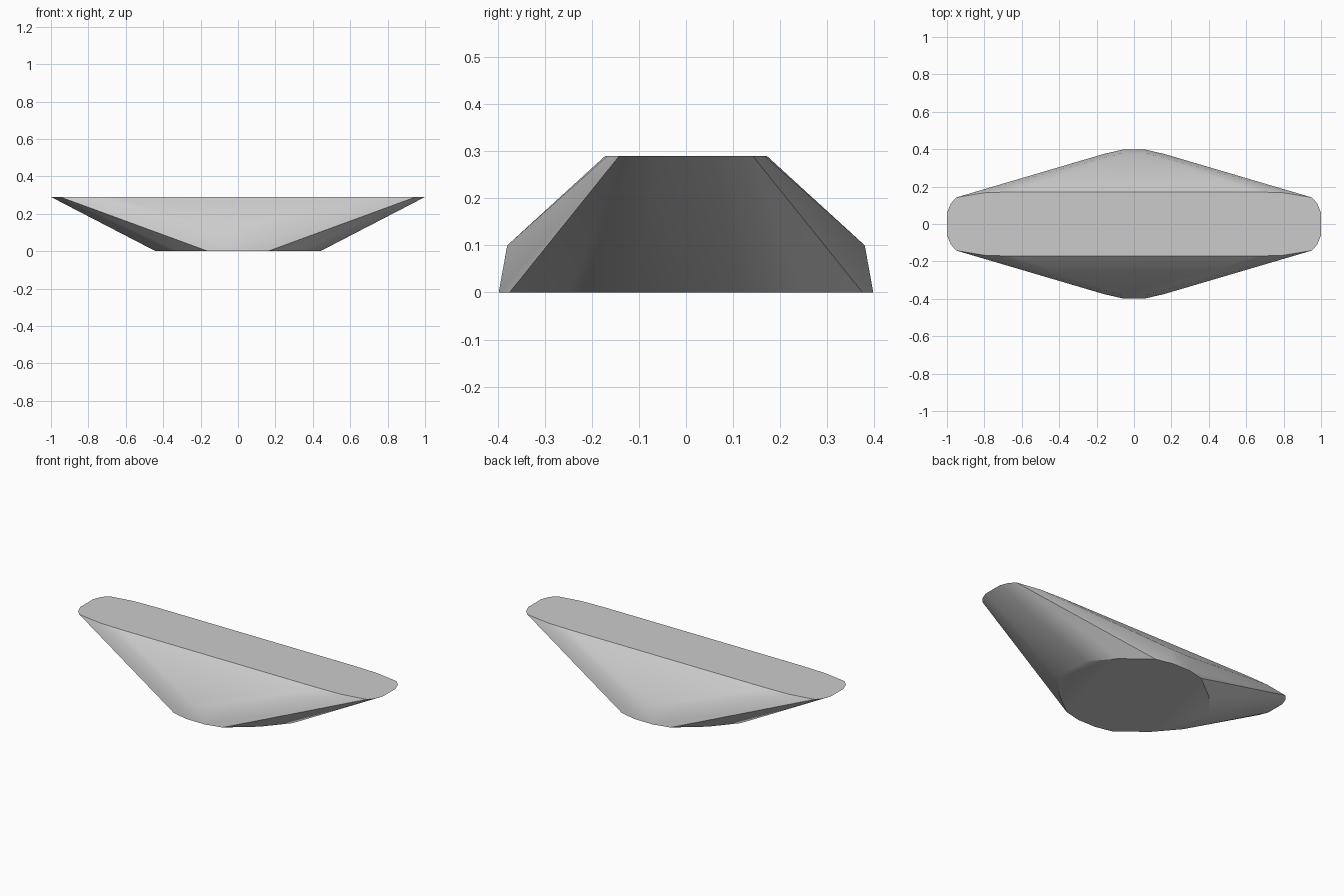
import bpy, bmesh, math

cube = bpy.data.objects.get("Cube")
if cube:
    bpy.data.objects.remove(cube, do_unlink=True)

# Single grey material
grey = bpy.data.materials.new("plain grey")
grey.use_nodes = True
colour = (0.6, 0.6, 0.6, 1.0)
grey.diffuse_color = colour
grey.node_tree.nodes["Principled BSDF"].inputs["Base Color"].default_value = colour

# One quarter of each outline, keyed by height
HEIGHT = 0.29
outlines = {
    0.0: [(0.44, 0.11), (0.32, 0.25), (0.16, 0.375), (0.06, 0.398)],
    0.1: [(0.06, 0.38)],
    HEIGHT: [(1.0, 0.06), (0.98, 0.11), (0.95, 0.142), (0.8, 0.167), (0.65, 0.172)],
}

# Faceted hull spanning the small base, the shoulders and the long flat top
bm = bmesh.new()
for z, quarter in outlines.items():
    for x, y in quarter:
        for sx in (-1, 1):
            for sy in (-1, 1):
                bm.verts.new((sx * x, sy * y, z))
hull = bmesh.ops.convex_hull(bm, input=bm.verts)
bmesh.ops.delete(bm, geom=list({v for v in hull["geom_interior"] if isinstance(v, bmesh.types.BMVert)}),
                 context='VERTS')
bmesh.ops.dissolve_limit(bm, angle_limit=math.radians(0.5), verts=bm.verts, edges=bm.edges)
bmesh.ops.recalc_face_normals(bm, faces=bm.faces)

mesh = bpy.data.meshes.new("flared_body")
bm.to_mesh(mesh)
bm.free()
mesh.materials.append(grey)
body = bpy.data.objects.new("flared_body", mesh)
bpy.context.collection.objects.link(body)

# Smooth the gentle facets, keep the rims crisp
bpy.ops.object.select_all(action='DESELECT')
body.select_set(True)
bpy.context.view_layer.objects.active = body
bpy.ops.object.shade_smooth_by_angle(angle=math.radians(32))
